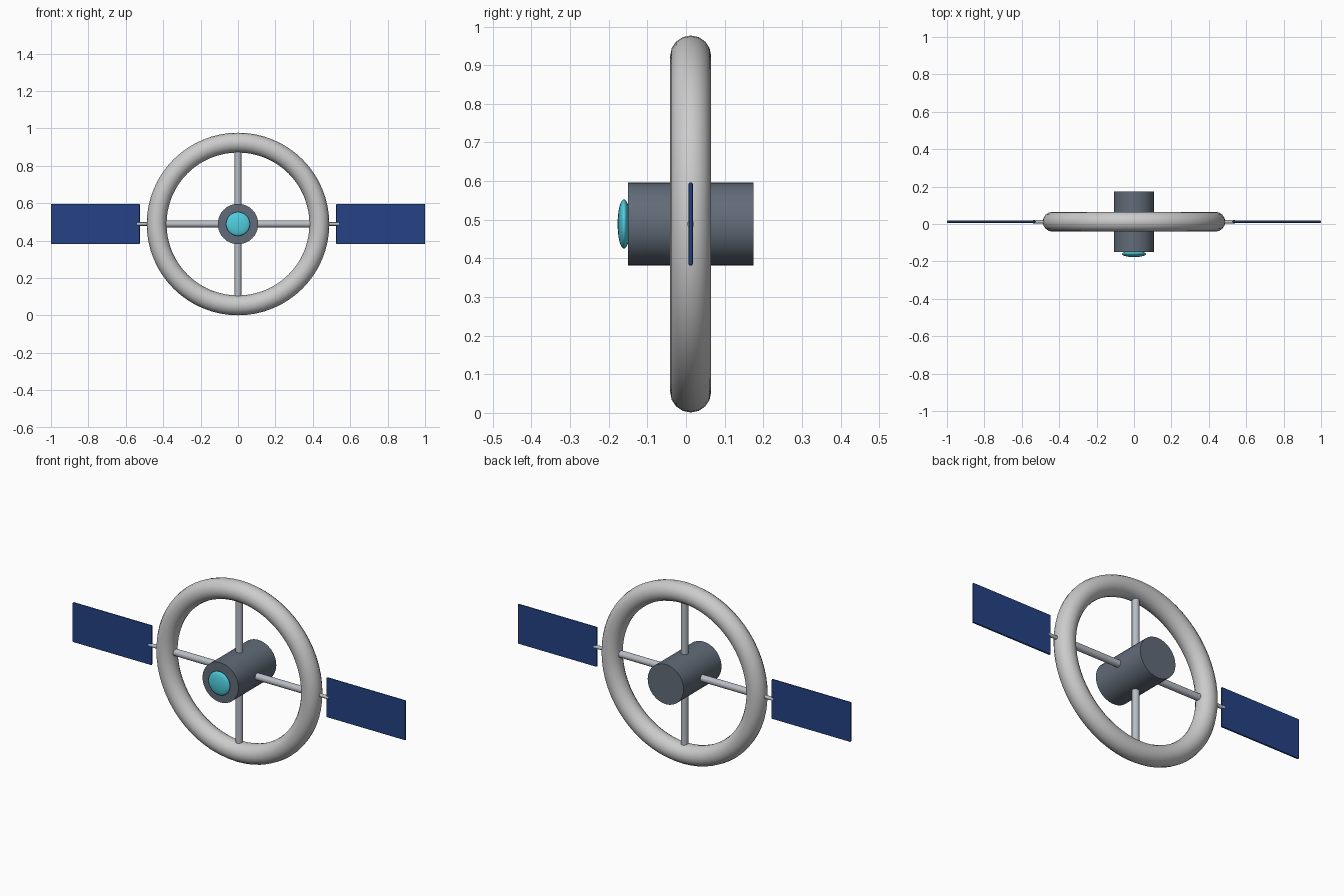
import bpy, math

if "Cube" in bpy.data.objects:
    bpy.data.objects.remove(bpy.data.objects["Cube"])

CY, CZ = 0.012, 0.489   # wheel centre


def material(name, rgb):
    m = bpy.data.materials.new(name)
    m.diffuse_color = (*rgb, 1)
    m.use_nodes = True
    m.node_tree.nodes["Principled BSDF"].inputs["Base Color"].default_value = m.diffuse_color
    return m


HULL = material("hull_white", (0.78, 0.78, 0.78))
STEEL = material("steel", (0.48, 0.51, 0.56))
DARK = material("dark_grey", (0.12, 0.15, 0.19))
BLUE = material("panel_blue", (0.018, 0.055, 0.23))
CYAN = material("window_cyan", (0.08, 0.62, 0.74))


def finish(name, mat):
    ob = bpy.context.object
    ob.name = name
    ob.data.materials.append(mat)
    return ob


def rod(name, r, length, loc, rot, mat, sides=16):
    bpy.ops.mesh.primitive_cylinder_add(vertices=sides, radius=r, depth=length,
                                        location=loc, rotation=rot)
    bpy.ops.object.shade_smooth_by_angle(angle=math.radians(40))
    return finish(name, mat)


# Habitat ring
bpy.ops.mesh.primitive_torus_add(major_radius=0.435, minor_radius=0.053,
                                 major_segments=64, minor_segments=16,
                                 location=(0, CY, CZ), rotation=(math.pi / 2, 0, 0))
bpy.ops.object.shade_smooth()
finish("habitat_ring", HULL)

# Central hub
rod("hub", 0.108, 0.325, (0, CY, CZ), (math.pi / 2, 0, 0), DARK, 32)

# Lens-shaped window on the front of the hub
bpy.ops.mesh.primitive_uv_sphere_add(segments=32, ring_count=16, radius=1,
                                     location=(0, -0.1605, CZ),
                                     rotation=(math.pi / 2, 0, 0))
bpy.context.object.scale = (0.064, 0.064, 0.0165)
bpy.ops.object.shade_smooth()
finish("hub_window", CYAN)

# Four spokes from hub to ring
for i in range(4):
    a = i * math.pi / 2
    d = 0.245
    rod(f"spoke_{i + 1}", 0.0185, 0.31,
        (d * math.sin(a), CY, CZ + d * math.cos(a)), (0, a, 0), STEEL)

# Solar wings: connecting strut and thin panel on each side
for side, s in (("left", -1), ("right", 1)):
    rod(f"{side}_strut", 0.0095, 0.09, (s * 0.495, CY, CZ),
        (0, math.pi / 2, 0), STEEL, 12)
    bpy.ops.mesh.primitive_cube_add(size=1, location=(s * 0.7625, CY, CZ))
    ob = finish(f"{side}_solar_panel", BLUE)
    ob.scale = (0.475, 0.011, 0.215)
    bpy.ops.object.transform_apply(location=False, rotation=False, scale=True)
    bev = ob.modifiers.new("soft_edges", 'BEVEL')
    bev.width = 0.004
    bev.segments = 2
